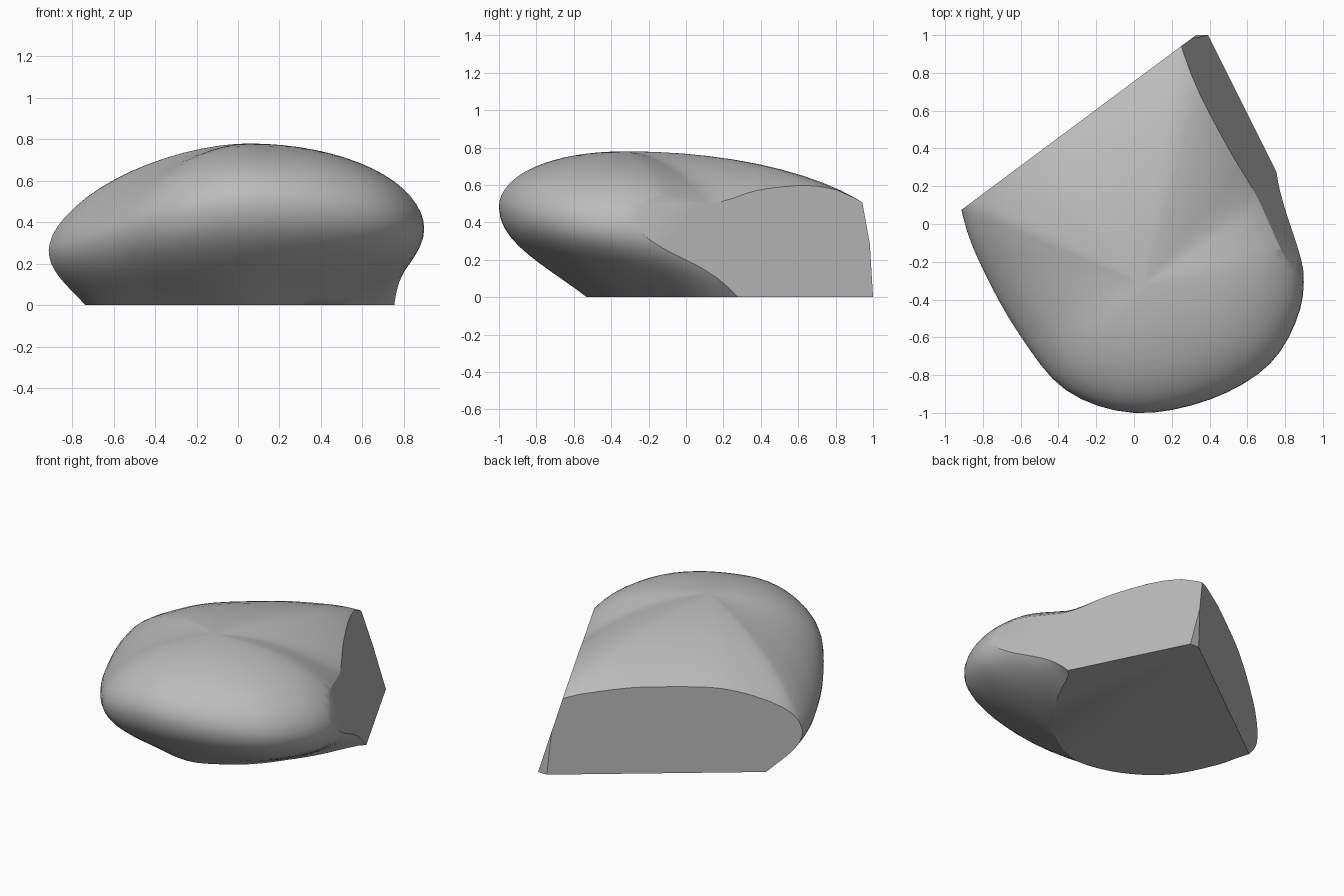
import bpy, bmesh, math
from mathutils import Vector

if "Cube" in bpy.data.objects:
    bpy.data.objects.remove(bpy.data.objects["Cube"])

# Guide columns round the stone: widest point (x, y, z), foot on the ground (x, y),
# and fullness of the dome above (2 is an ellipse, less is flatter)
COLUMNS = [
    (0, -1, .48, 0, -.53, 2.1), (.4, -.93, .46, .2, -.45, 2.1),
    (.72, -.74, .42, .36, -.33, 2.05), (.88, -.45, .38, .48, -.18, 2),
    (.89, -.17, .35, .60, 0, 1.95), (.83, .08, .30, .72, .24, 1.75),
    (.77, .30, .26, .86, .42, 1.65), (.66, .75, .23, .72, .85, 1.75),
    (.38, 1.15, .20, .40, 1.2, 2), (0, 1.05, .22, 0, 1.1, 2),
    (-.35, .85, .22, -.35, .92, 1.95), (-.70, .56, .22, -.62, .62, 1.9),
    (-.90, .20, .25, -.74, .30, 1.75), (-.90, .02, .27, -.71, .12, 1.65),
    (-.80, -.24, .29, -.66, -.05, 1.6), (-.61, -.58, .34, -.52, -.30, 1.65),
    (-.36, -.88, .42, -.28, -.47, 1.9),
]
CROWN = Vector((.05, -.32, .78))
STEPS, TOP_RINGS, LOW_RINGS = 4, 16, 10


def smooth_loop(pts, steps):
    """Closed Catmull-Rom curve through the points."""
    n, out = len(pts), []
    for i in range(n):
        a, b, c, d = (pts[(i + k) % n] for k in (-1, 0, 1, 2))
        for s in range(steps):
            t = s / steps
            out.append(b + .5 * t * (c - a + t * (2 * a - 5 * b + 4 * c - d
                                                  + t * (3 * (b - c) + d - a))))
    return out


rims = smooth_loop([Vector(c[:3]) for c in COLUMNS], STEPS)
lower = smooth_loop([Vector(c[3:]) for c in COLUMNS], STEPS)
feet = [Vector((v.x, v.y, 0)) for v in lower]
fullness = [v.z for v in lower]

# Rings from the ground, out to the widest line, then over the dome
rings = []
for k in range(LOW_RINGS):
    t = k / LOW_RINGS
    u = 1 - t
    ring = []
    for r, f in zip(rims, feet):
        near_foot = f.lerp(r, .45)
        near_foot.z = r.z * .34
        under_rim = Vector((r.x, r.y, r.z * .6))
        ring.append(u ** 3 * f + 3 * u * u * t * near_foot
                    + 3 * u * t * t * under_rim + t ** 3 * r)
    rings.append(ring)
for k in range(TOP_RINGS):
    a = k / TOP_RINGS * math.pi / 2
    ring = []
    for r, power in zip(rims, fullness):
        p = CROWN.lerp(r, math.cos(a) ** (2 / power))
        p.z = r.z + (CROWN.z - r.z) * math.sin(a) ** (2 / power)
        ring.append(p)
    rings.append(ring)

bm = bmesh.new()
grid = [[bm.verts.new(p) for p in ring] for ring in rings]
n = len(rims)
for lo, hi in zip(grid, grid[1:]):
    for i in range(n):
        j = (i + 1) % n
        bm.faces.new((lo[i], lo[j], hi[j], hi[i]))
tip = bm.verts.new(CROWN)
for i in range(n):
    bm.faces.new((grid[-1][i], grid[-1][(i + 1) % n], tip))
bm.faces.new(list(reversed(grid[0])))

# Flat broken sides: (point, outward normal)
CUTS = [
    ((-.90, .085, 0), (-.745, 1, 0)),
    ((.40, .985, 0), (.894, .447, .30)),
    ((0, 1, 0), (0, 1, .06)),
]
for point, normal in CUTS:
    geom = bm.verts[:] + bm.edges[:] + bm.faces[:]
    cut = bmesh.ops.bisect_plane(bm, geom=geom, plane_co=point, plane_no=normal,
                                 dist=1e-5, clear_outer=True)
    edges = [e for e in cut['geom_cut'] if isinstance(e, bmesh.types.BMEdge)]
    bmesh.ops.holes_fill(bm, edges=edges, sides=0)
bmesh.ops.recalc_face_normals(bm, faces=bm.faces[:])

mesh = bpy.data.meshes.new("stone")
bm.to_mesh(mesh)
bm.free()
stone = bpy.data.objects.new("stone", mesh)
bpy.context.collection.objects.link(stone)

grey = bpy.data.materials.new("stone grey")
grey.diffuse_color = (.5, .5, .5, 1)
grey.use_nodes = True
grey.node_tree.nodes["Principled BSDF"].inputs["Base Color"].default_value = grey.diffuse_color
mesh.materials.append(grey)

bpy.context.view_layer.objects.active = stone
stone.select_set(True)
bpy.ops.object.shade_smooth_by_angle(angle=math.radians(30))
